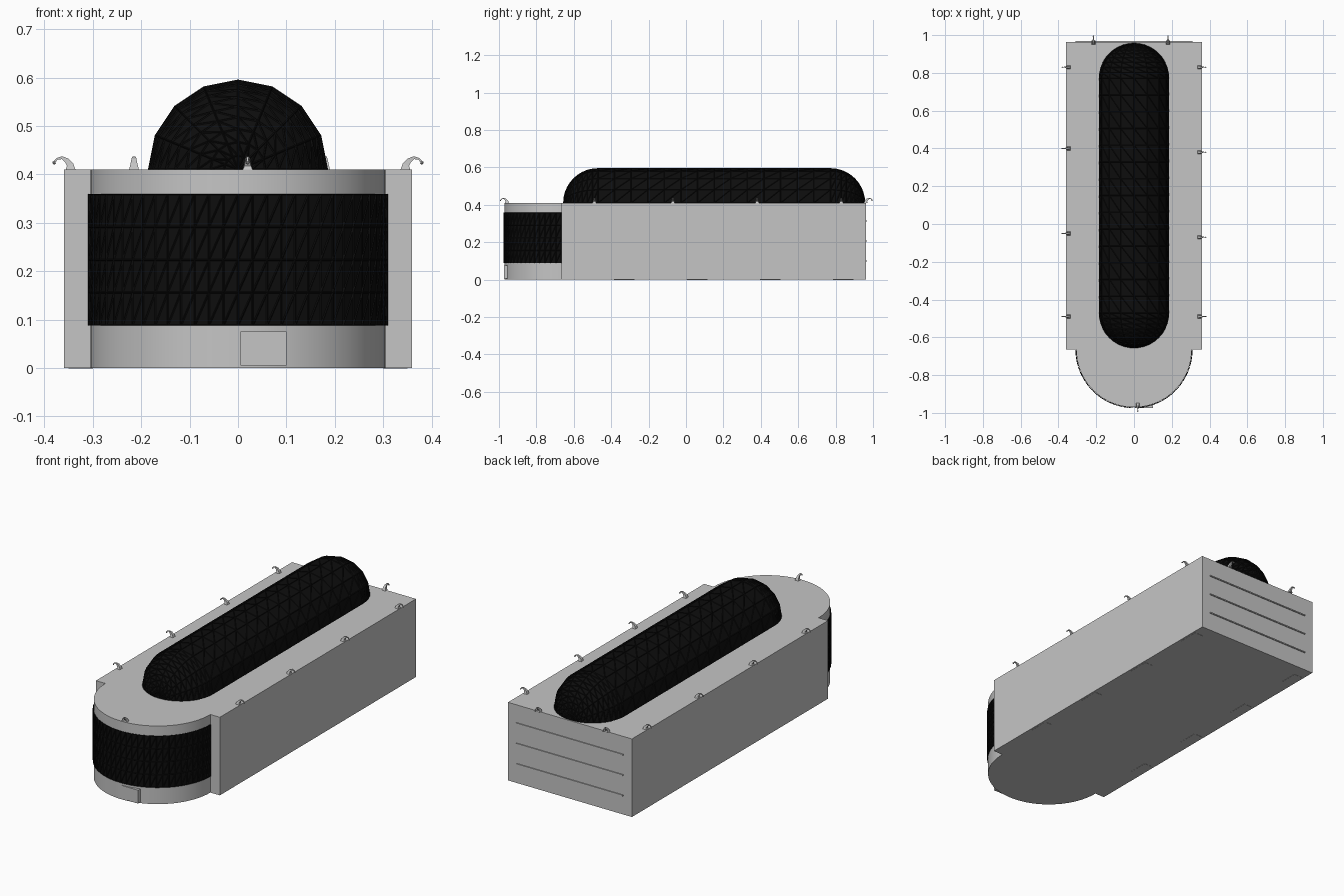
import bpy, bmesh, math
from mathutils import Matrix, Vector

if "Cube" in bpy.data.objects:
    bpy.data.objects.remove(bpy.data.objects["Cube"], do_unlink=True)


def material(name, value):
    m = bpy.data.materials.new(name)
    m.use_nodes = True
    colour = (value, value, value, 1)
    m.diffuse_color = colour
    m.node_tree.nodes["Principled BSDF"].inputs["Base Color"].default_value = colour
    return m


GREY = material("light grey", 0.56)
BLACK = material("black glass", 0.004)

HALF_W, FRONT, BACK, TOP = 0.36, -0.665, 0.963, 0.41
DRUM_R = 0.305


def finish(name, bm, mat, smooth=False):
    bmesh.ops.recalc_face_normals(bm, faces=bm.faces)
    me = bpy.data.meshes.new(name)
    bm.to_mesh(me)
    bm.free()
    me.materials.append(mat)
    ob = bpy.data.objects.new(name, me)
    bpy.context.collection.objects.link(ob)
    if smooth:
        bpy.ops.object.select_all(action="DESELECT")
        ob.select_set(True)
        bpy.context.view_layer.objects.active = ob
        bpy.ops.object.shade_smooth_by_angle(angle=math.radians(30))
    return ob


def box(name, lo, hi, mat):
    lo, hi = Vector(lo), Vector(hi)
    bm = bmesh.new()
    bmesh.ops.create_cube(bm, size=1, matrix=Matrix.Translation((lo + hi) / 2)
                          @ Matrix.Diagonal((*(hi - lo), 1)))
    return finish(name, bm, mat)


def sheet(point, nu, nv):
    """Triangulated surface from a function of two grid indices."""
    bm = bmesh.new()
    grid = [[bm.verts.new(point(i, j)) for j in range(nv + 1)] for i in range(nu + 1)]
    for i in range(nu):
        for j in range(nv):
            a, b, c, d = grid[i][j], grid[i + 1][j], grid[i + 1][j + 1], grid[i][j + 1]
            bm.faces.new((a, b, c))
            bm.faces.new((a, c, d))
    bmesh.ops.remove_doubles(bm, verts=bm.verts, dist=0.0001)
    return bm


def glazed(name, point, nu, nv):
    """Dark glass skin with a thin triangular lattice over it."""
    finish(name + "_glass", sheet(point, nu, nv), BLACK)
    lattice = finish(name + "_lattice", sheet(point, nu, nv), BLACK)
    wire = lattice.modifiers.new("bars", "WIREFRAME")
    wire.thickness = 0.004


# Main hall
box("main_hall", (-HALF_W, FRONT, 0), (HALF_W, BACK, TOP), GREY)

# Half-round front drum
bm = bmesh.new()
arc = [math.pi * (1 + i / 48) for i in range(49)]
outline = [(DRUM_R * math.cos(a), FRONT + DRUM_R * math.sin(a)) for a in arc]
outline += [(DRUM_R, FRONT + 0.02), (-DRUM_R, FRONT + 0.02)]
base = bm.faces.new([bm.verts.new((x, y, 0)) for x, y in outline])
up = bmesh.ops.extrude_face_region(bm, geom=[base])["geom"]
bmesh.ops.translate(bm, vec=(0, 0, TOP),
                    verts=[g for g in up if isinstance(g, bmesh.types.BMVert)])
finish("front_drum", bm, GREY, smooth=True)


# Curved window band around the drum
def band_point(i, j):
    a = math.pi * (1 + i / 32)
    r = DRUM_R + 0.003
    return (r * math.cos(a), FRONT + r * math.sin(a), 0.088 + 0.271 * j / 4)


glazed("window_band", band_point, 32, 4)

# Long roof vault with rounded ends
ROOF_R, Y0, Y1, END = 0.184, -0.471, 0.772, 10
stations = [(Y0 - ROOF_R * math.cos(k / END * math.pi / 2), math.sin(k / END * math.pi / 2))
            for k in range(END)]
stations += [(Y0 + (Y1 - Y0) * k / 14, 1) for k in range(15)]
stations += [(Y1 + ROOF_R * math.sin(k / END * math.pi / 2), math.cos(k / END * math.pi / 2))
             for k in range(1, END + 1)]


def vault_point(i, j):
    y, s = stations[i]
    a = math.pi * j / 8
    return (ROOF_R * s * math.cos(a), y, TOP + ROOF_R * s * math.sin(a))


glazed("roof_vault", vault_point, len(stations) - 1, 8)

# Entrance door
box("front_door", (0.005, -0.973, 0.005), (0.1, -0.945, 0.075), GREY)

# Slats across the back wall
for k, z in enumerate((0.10, 0.207, 0.314)):
    box(f"back_slat_{k + 1}", (-0.31, BACK - 0.002, z - 0.003),
        (0.31, BACK + 0.005, z + 0.003), GREY)

# Shallow plates under the floor
for side in (-1, 1):
    for k in range(4):
        y = 0.84 - 0.39 * k
        box(f"floor_plate_{k + 1}", (side * 0.325 - 0.025, y - 0.055, -0.001),
            (side * 0.325 + 0.025, y + 0.055, 0.001), GREY)

# Hooked roof lamps: reach, height, half width along the arm
ARM = [(0, 0, 0.010), (0.001, 0.010, 0.007), (0.008, 0.019, 0.005),
       (0.018, 0.0245, 0.003), (0.028, 0.022, 0.002), (0.033, 0.016, 0.002)]


def lamp(name, x, y, angle):
    bm = bmesh.new()
    rings = []
    for k, (d, z, w) in enumerate(ARM):
        p, q = ARM[max(k - 1, 0)], ARM[min(k + 1, len(ARM) - 1)]
        t = Vector((q[0] - p[0], q[1] - p[1])).normalized() if k else Vector((0, 1))
        n = Vector((t.y, -t.x)) * w
        rings.append([bm.verts.new((d + s * n.x, v * w, z + s * n.y))
                      for s, v in ((-1, -1), (1, -1), (1, 1), (-1, 1))])
    for a, b in zip(rings, rings[1:]):
        for c in range(4):
            e = (c + 1) % 4
            bm.faces.new((a[c], a[e], b[e], b[c]))
    bm.faces.new(rings[0])
    bm.faces.new(rings[-1])
    # Lamp head at the tip
    bmesh.ops.create_icosphere(bm, subdivisions=1, radius=0.004,
                               matrix=Matrix.Translation((0.034, 0, 0.014)))
    bm.transform(Matrix.Translation((x, y, TOP)) @ Matrix.Rotation(angle, 4, "Z"))
    finish(name, bm, GREY)


for k, y in enumerate((0.83, 0.38, -0.07, -0.49)):
    lamp(f"left_lamp_{k + 1}", 0.346, y, 0)
for k, y in enumerate((0.83, 0.40, -0.05, -0.49)):
    lamp(f"right_lamp_{k + 1}", -0.346, y, math.pi)
for k, x in enumerate((-0.215, 0.18)):
    lamp(f"back_lamp_{k + 1}", x, 0.961, math.pi / 2)
lamp("front_lamp", 0.02, -0.957, -math.pi / 2)
